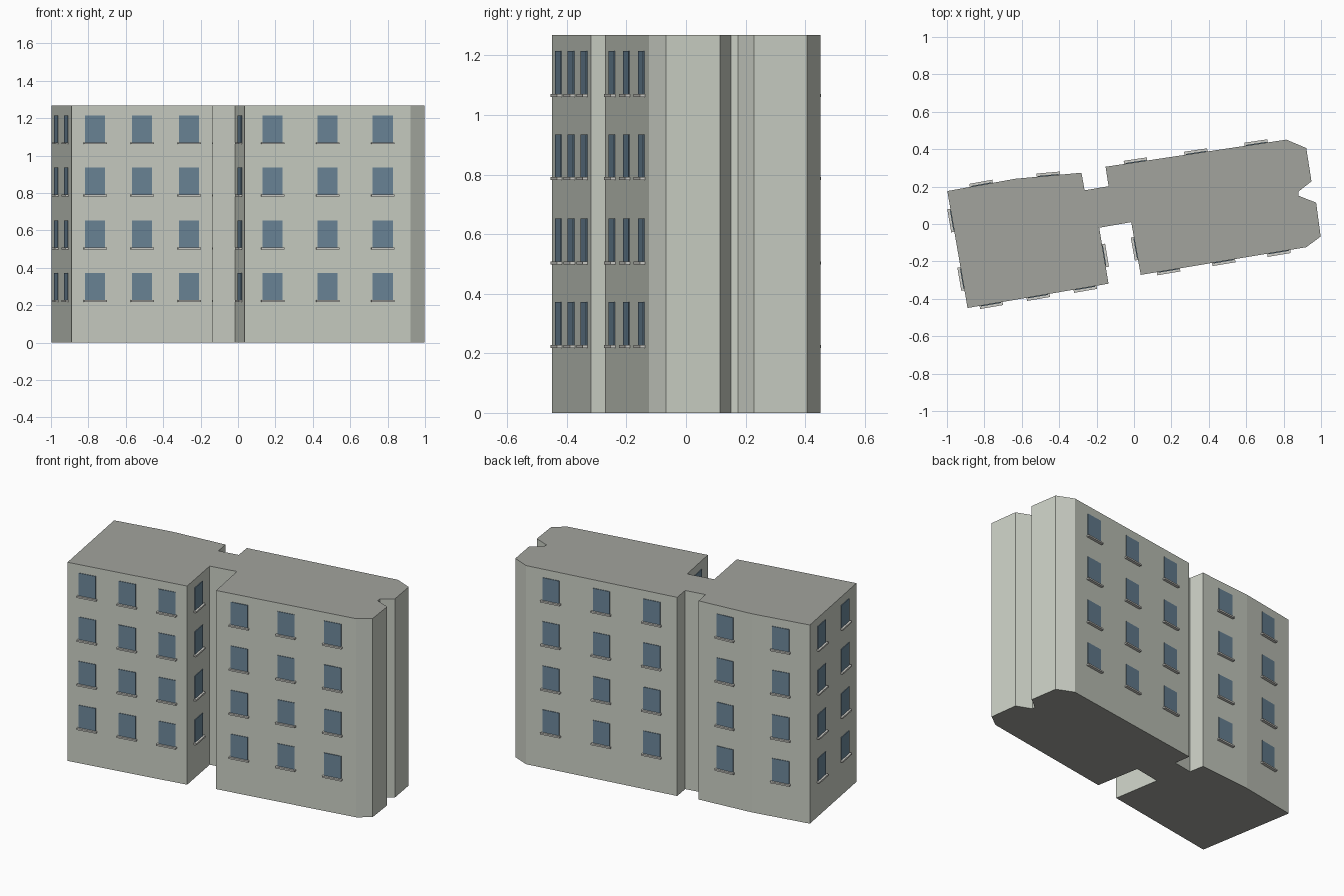
import bpy, bmesh
from math import atan2
from mathutils import Vector, Matrix

if "Cube" in bpy.data.objects:
    bpy.data.objects.remove(bpy.data.objects["Cube"])

HEIGHT = 1.268
ROWS = [0.30, 0.58, 0.863, 1.143]      # window centre heights
WIN_W, WIN_H = 0.109, 0.144

# Footprint, counter-clockwise: (x, y, windows on the wall starting here)
PLAN = [
    (-0.89, -0.449, 3), (-0.136, -0.319, 1), (-0.186, -0.02, 0),
    (-0.015, 0.01, 1), (0.036, -0.272, 3), (0.921, -0.124, 0),
    (0.998, -0.067, 0), (0.974, 0.114, 0), (0.88, 0.151, 0),
    (0.88, 0.174, 0), (0.949, 0.228, 0), (0.921, 0.406, 0),
    (0.815, 0.451, 3), (-0.152, 0.306, 0), (-0.136, 0.202, 0),
    (-0.264, 0.18, 0), (-0.281, 0.274, 1), (-0.634, 0.242, 1),
    (-0.998, 0.176, 2),
]


def material(name, color):
    m = bpy.data.materials.new(name)
    m.diffuse_color = (*color, 1)
    m.use_nodes = True
    m.node_tree.nodes["Principled BSDF"].inputs["Base Color"].default_value = m.diffuse_color
    return m


def add_object(name, bm, *mats):
    mesh = bpy.data.meshes.new(name)
    bm.to_mesh(mesh)
    bm.free()
    for m in mats:
        mesh.materials.append(m)
    obj = bpy.data.objects.new(name, mesh)
    bpy.context.collection.objects.link(obj)


def add_box(bm, frame, centre, size):
    bmesh.ops.create_cube(
        bm, matrix=frame @ Matrix.Translation(centre) @ Matrix.Diagonal((*size, 1)))


wall_mat = material("wall_plaster", (0.60, 0.63, 0.56))
roof_mat = material("roof_grey", (0.36, 0.37, 0.34))
glass_mat = material("window_glass", (0.15, 0.24, 0.32))
sill_mat = material("sill_stone", (0.62, 0.62, 0.58))

# Building body: extruded footprint with a darker roof and base
bm = bmesh.new()
base = bm.faces.new([bm.verts.new((x, y, 0)) for x, y, _ in PLAN])
top = bmesh.ops.extrude_face_region(bm, geom=[base], use_keep_orig=True)
bmesh.ops.translate(bm, vec=(0, 0, HEIGHT),
                    verts=[v for v in top["geom"] if isinstance(v, bmesh.types.BMVert)])
bmesh.ops.recalc_face_normals(bm, faces=bm.faces)
for f in bm.faces:
    f.material_index = 1 if abs(f.normal.z) > 0.5 else 0
add_object("building_body", bm, wall_mat, roof_mat)

# Windows and sills, spread evenly along each wall
panes, sills = bmesh.new(), bmesh.new()
for i, (x, y, count) in enumerate(PLAN):
    a = Vector((x, y, 0))
    b = Vector((*PLAN[(i + 1) % len(PLAN)][:2], 0))
    turn = Matrix.Rotation(atan2(b.y - a.y, b.x - a.x), 4, 'Z')
    for k in range(count):
        for z in ROWS:
            spot = a.lerp(b, (k + 0.5) / count) + Vector((0, 0, z))
            frame = Matrix.Translation(spot) @ turn   # local -y points outwards
            add_box(panes, frame, (0, 0, 0), (WIN_W, 0.008, WIN_H))
            add_box(sills, frame, (0, -0.008, -WIN_H / 2 - 0.005),
                    (WIN_W + 0.016, 0.018, 0.01))
add_object("window_panes", panes, glass_mat)
add_object("window_sills", sills, sill_mat)
